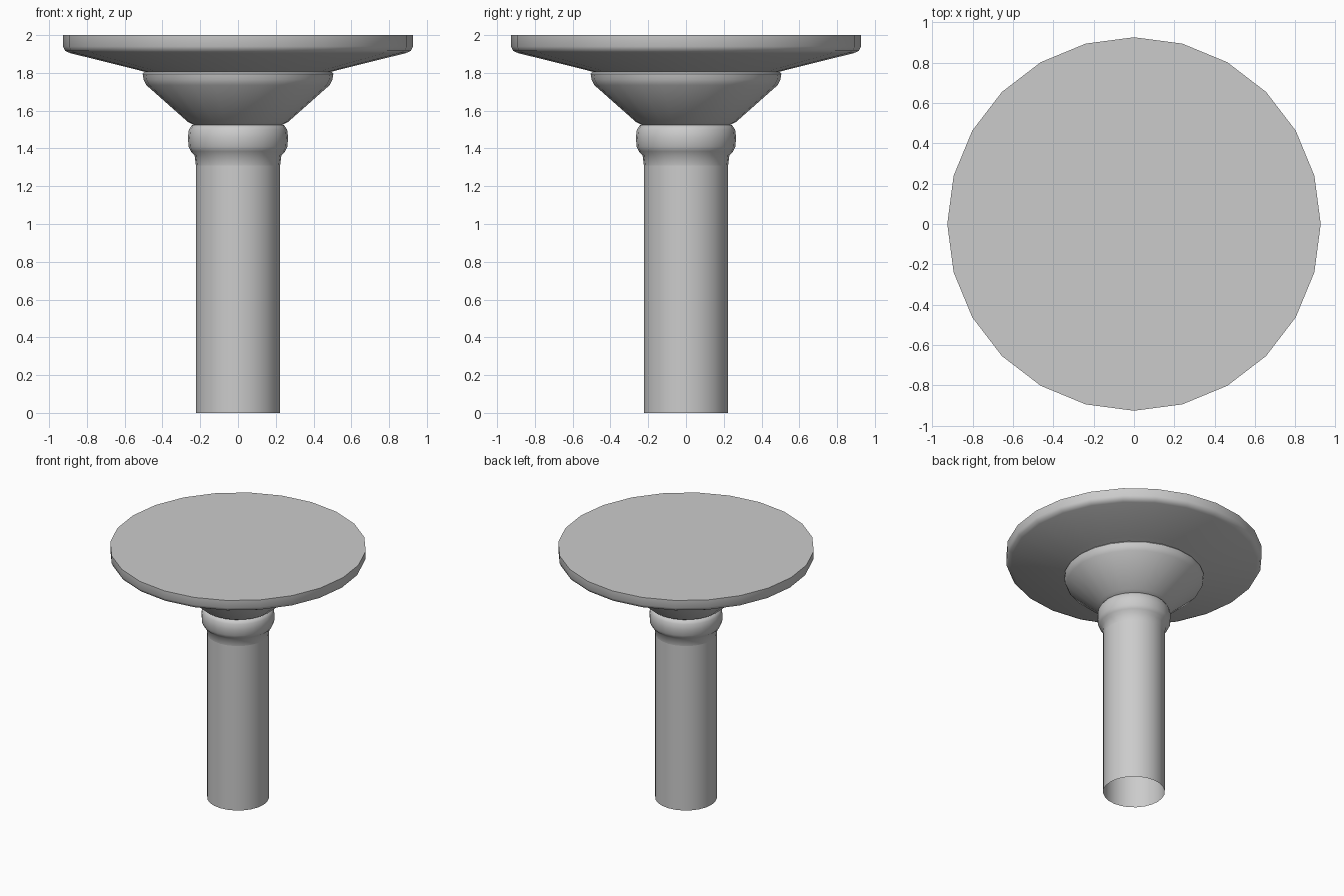
import bpy, bmesh, math

if "Cube" in bpy.data.objects:
    bpy.data.objects.remove(bpy.data.objects["Cube"])

SIDES = 24


def lathe(name, profile, cap_top=False):
    """Spin a (radius, height) profile, listed bottom to top, around z."""
    bm = bmesh.new()
    rings = [[bm.verts.new((r * math.cos(2 * math.pi * i / SIDES),
                            r * math.sin(2 * math.pi * i / SIDES), z))
              for i in range(SIDES)] for r, z in profile]
    for low, high in zip(rings, rings[1:]):
        for i in range(SIDES):
            j = (i + 1) % SIDES
            bm.faces.new((low[i], low[j], high[j], high[i]))
    if cap_top:
        bm.faces.new(rings[-1])
    mesh = bpy.data.meshes.new(name)
    bm.to_mesh(mesh)
    bm.free()
    obj = bpy.data.objects.new(name, mesh)
    bpy.context.collection.objects.link(obj)
    bpy.ops.object.select_all(action='DESELECT')
    obj.select_set(True)
    bpy.context.view_layer.objects.active = obj
    bpy.ops.object.shade_smooth_by_angle(angle=math.radians(50))
    return obj


# Plain round shaft, open at the foot
lathe("shaft", [(0.223, 0), (0.223, 1.31)])

# Rounded collar with a small flare below it
lathe("collar", [(0.223, 1.31), (0.23, 1.365), (0.25, 1.385), (0.262, 1.41),
                 (0.265, 1.46), (0.26, 1.50), (0.245, 1.522), (0.235, 1.525)])

# Conical bowl with a rolled lip
lathe("bowl", [(0.235, 1.525), (0.265, 1.54), (0.485, 1.735), (0.50, 1.765),
               (0.505, 1.795), (0.495, 1.806)])

# Wide round top with a shallow sloping underside
lathe("round_top", [(0.495, 1.806), (0.54, 1.818), (0.89, 1.905), (0.915, 1.917),
                    (0.926, 1.94), (0.926, 2.0)], cap_top=True)
